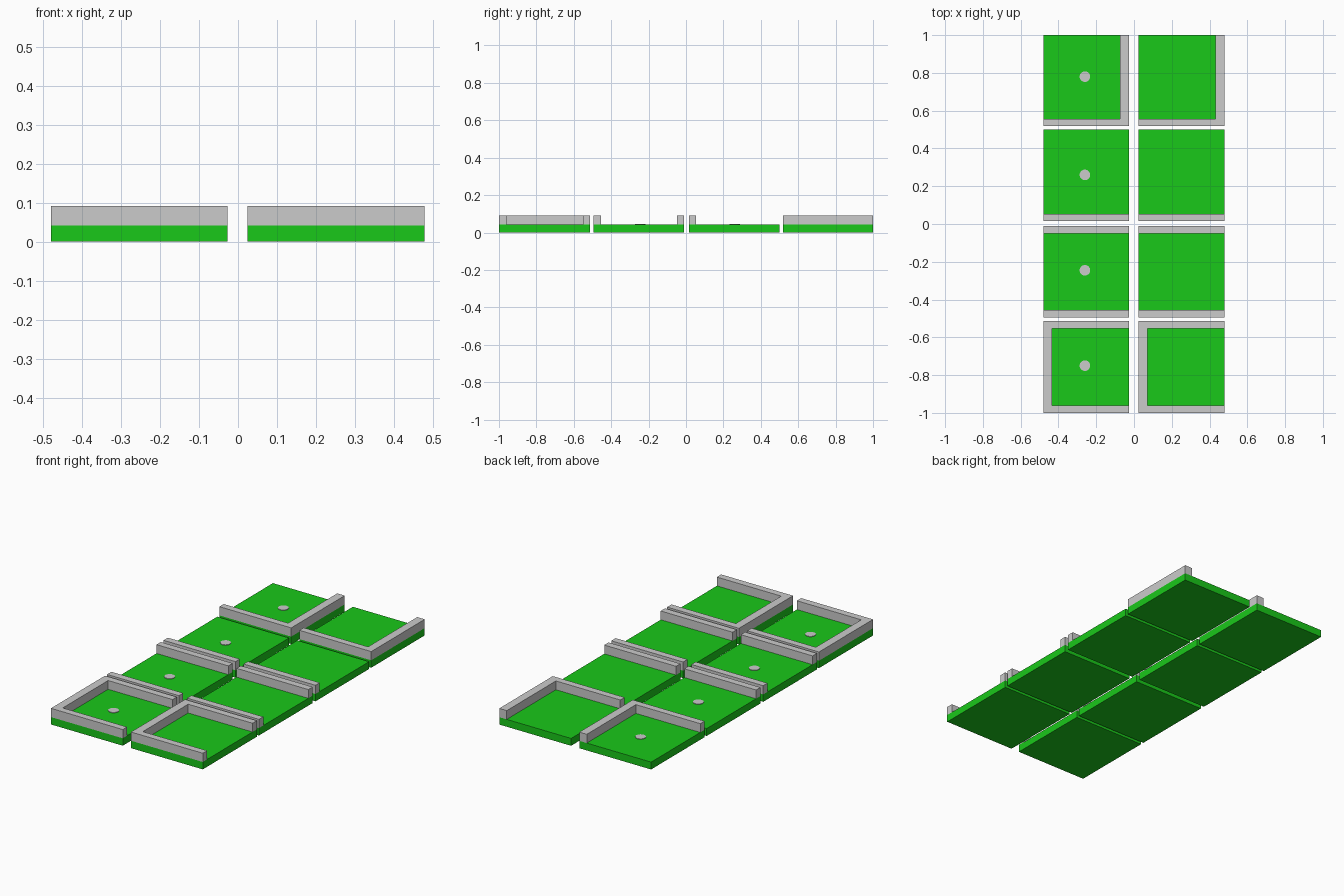
import bpy, bmesh, math
from mathutils import Matrix

if "Cube" in bpy.data.objects:
    bpy.data.objects.remove(bpy.data.objects["Cube"])

W, BASE, TOP = 0.453, 0.042, 0.092   # tile width, slab height, wall height
TX, TY = 0.047, 0.039                # wall thickness along x and y

green = bpy.data.materials.new("green")
green.diffuse_color = (0.01, 0.58, 0.01, 1)
green.use_nodes = True
green.node_tree.nodes["Principled BSDF"].inputs["Base Color"].default_value = green.diffuse_color


def add_object(name, bm, mat=None):
    me = bpy.data.meshes.new(name)
    bmesh.ops.recalc_face_normals(bm, faces=bm.faces)
    bm.to_mesh(me)
    bm.free()
    if mat:
        me.materials.append(mat)
    ob = bpy.data.objects.new(name, me)
    bpy.context.collection.objects.link(ob)
    return ob


def prism(name, outline, z0, z1, mat=None):
    bm = bmesh.new()
    face = bm.faces.new([bm.verts.new((x, y, z0)) for x, y in outline])
    ext = bmesh.ops.extrude_face_region(bm, geom=[face], use_keep_orig=True)
    verts = [v for v in ext["geom"] if isinstance(v, bmesh.types.BMVert)]
    bmesh.ops.translate(bm, verts=verts, vec=(0, 0, z1 - z0))
    return add_object(name, bm, mat)


def rect(x0, y0, x1, y1):
    return [(x0, y0), (x1, y0), (x1, y1), (x0, y1)]


def walls(row, x0, y0, x1, y1):
    """Wall outlines for each row of tiles, front row first."""
    front = rect(x0, y0, x1, y0 + TY)
    back = rect(x0, y1 - TY, x1, y1)
    if row == 0:    # U shape open to the right
        return [[(x0, y0), (x1, y0), (x1, y0 + TY), (x0 + TX, y0 + TY),
                 (x0 + TX, y1 - TY), (x1, y1 - TY), (x1, y1), (x0, y1)]]
    if row == 1:    # two parallel walls
        return [front, back]
    if row == 2:    # front wall only
        return [front]
    return [[(x0, y0), (x1, y0), (x1, y1), (x1 - TX, y1),   # L shape
             (x1 - TX, y0 + TY), (x0, y0 + TY)]]


rows = [(-1.0, -0.513), (-0.494, -0.01), (0.015, 0.499), (0.518, 1.0)]
spots = [-0.75, -0.245, 0.26, 0.78]

for col, x0 in (("left", -0.48), ("right", 0.025)):
    for r, (y0, y1) in enumerate(rows):
        # Floor slab
        prism(f"{col}_floor_{r + 1}", rect(x0, y0, x0 + W, y1), 0, BASE, green)
        # Walls on top
        for i, outline in enumerate(walls(r, x0, y0, x0 + W, y1)):
            prism(f"{col}_wall_{r + 1}_{i + 1}", outline, BASE, TOP)

# Round marker set into each left floor
for i, y in enumerate(spots):
    bm = bmesh.new()
    bmesh.ops.create_cone(bm, cap_ends=True, segments=32, radius1=0.028,
                          radius2=0.028, depth=0.024,
                          matrix=Matrix.Translation((-0.26, y, 0.033)))
    add_object(f"marker_{i + 1}", bm)
    bpy.context.view_layer.objects.active = bpy.data.objects[f"marker_{i + 1}"]
    bpy.context.active_object.select_set(True)
    bpy.ops.object.shade_smooth_by_angle(angle=math.radians(30))
    bpy.context.active_object.select_set(False)
